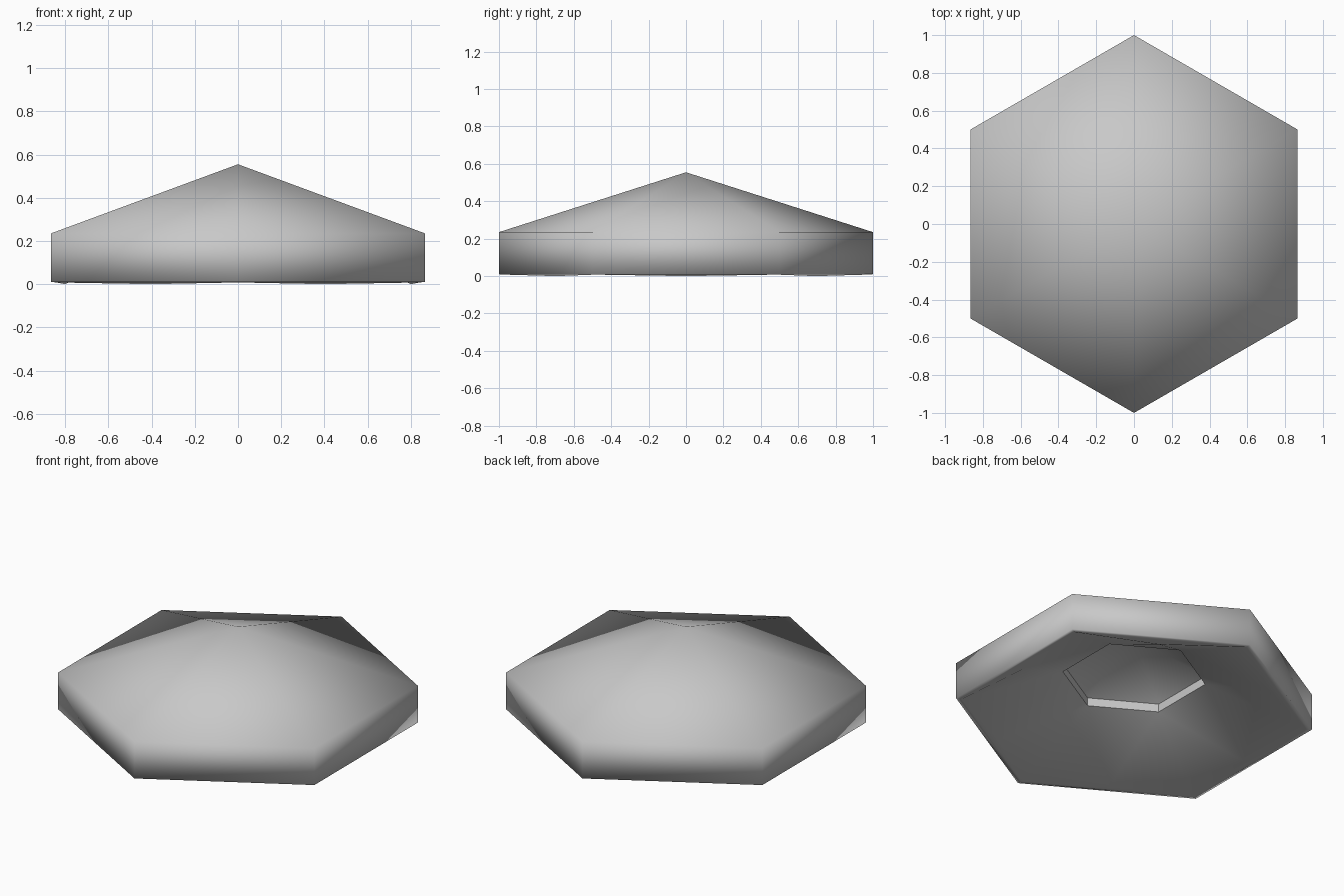
import bpy
import bmesh
from math import pi, cos, sin

default = bpy.data.objects.get("Cube")
if default:
    bpy.data.objects.remove(default, do_unlink=True)

SIDES = 6
grey = bpy.data.materials.new("light_grey")
grey.use_nodes = True
colour = (0.58, 0.58, 0.58, 1)
grey.diffuse_color = colour
grey.node_tree.nodes["Principled BSDF"].inputs["Base Color"].default_value = colour


def ring(bm, radius, z, turn=0.0):
    """Add six corner points, the first one facing the back."""
    verts = []
    for i in range(SIDES):
        a = pi / 2 + (i + turn) * 2 * pi / SIDES
        verts.append(bm.verts.new((radius * cos(a), radius * sin(a), z)))
    return verts


def bridge(bm, lower, upper):
    for i in range(SIDES):
        j = (i + 1) % SIDES
        bm.faces.new((lower[i], lower[j], upper[j], upper[i]))


def fan(bm, rim, tip):
    for i in range(SIDES):
        bm.faces.new((rim[i], rim[(i + 1) % SIDES], tip))


def finish(bm, name, smooth):
    mesh = bpy.data.meshes.new(name)
    for face in bm.faces:
        face.smooth = smooth
    bm.to_mesh(mesh)
    bm.free()
    mesh.materials.append(grey)
    obj = bpy.data.objects.new(name, mesh)
    bpy.context.collection.objects.link(obj)
    return obj


# Roof shell: pointed top, upright fascia, narrow rim and sloping soffit
bm = bmesh.new()
eave = ring(bm, 1.0, 0.235)
bottom = ring(bm, 1.0, 0.01)
rim = ring(bm, 0.97, 0.008)
opening = ring(bm, 0.40, 0.24)
middles = ring(bm, 0.80, 0.0, 0.5)
fan(bm, eave, bm.verts.new((0, 0, 0.555)))
bridge(bm, bottom, eave)
bridge(bm, rim, bottom)
for i in range(SIDES):
    j = (i + 1) % SIDES
    loop = (opening[i], opening[j], rim[j], rim[i])
    for k in range(4):
        bm.faces.new((loop[k], loop[(k + 1) % 4], middles[i]))
finish(bm, "roof_shell", True)

# Upright band around the central opening
bm = bmesh.new()
bridge(bm, ring(bm, 0.40, 0.29), ring(bm, 0.40, 0.24))
finish(bm, "opening_band", False)

# Pointed ceiling above the opening
bm = bmesh.new()
base = ring(bm, 0.40, 0.29)
fan(bm, base[::-1], bm.verts.new((0, 0, 0.50)))
finish(bm, "inner_ceiling", True)
